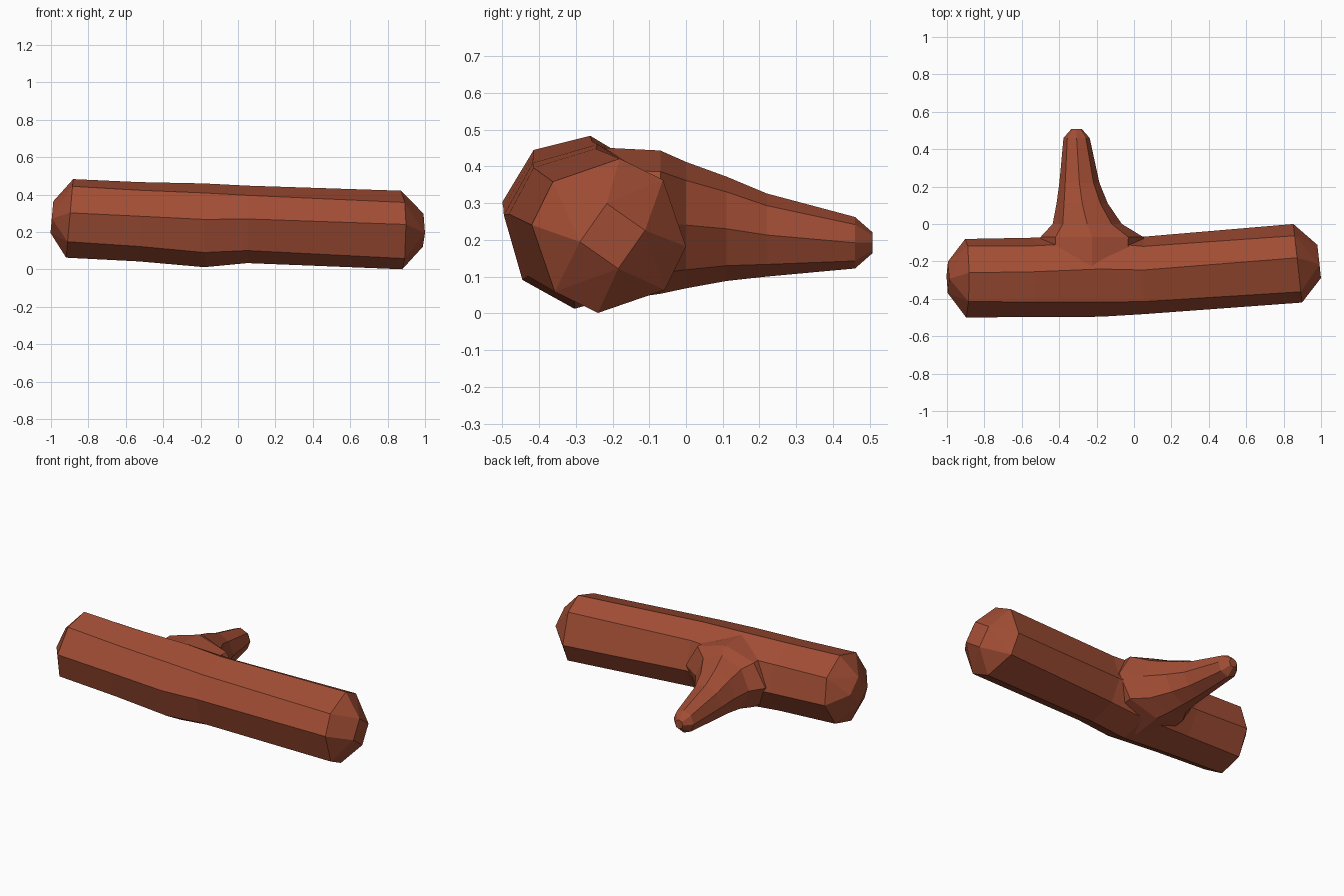
import bpy, bmesh
from math import sin, cos, radians

if "Cube" in bpy.data.objects:
    bpy.data.objects.remove(bpy.data.objects["Cube"])

# Bark colour
bark = bpy.data.materials.new("bark")
bark.diffuse_color = (0.36, 0.075, 0.035, 1)
bark.use_nodes = True
bark.node_tree.nodes["Principled BSDF"].inputs["Base Color"].default_value = bark.diffuse_color


def ring(c, r1, r2, a, b, axis, skew=(0, 0)):
    """Eight-sided ring around x or y, alternating angles a and b every 90 degrees."""
    pts = []
    for k in range(4):
        for ang in (a, b):
            t = radians(ang + 90 * k)
            u, v = r1 * cos(t), r2 * sin(t)
            d = skew[0] * u + skew[1] * v
            if axis == 'x':
                pts.append((c[0] + d, c[1] + u, c[2] + v))
            else:
                pts.append((c[0] + u, c[1] + d, c[2] + v))
    return pts


def loft(name, rings, cap_a=None, cap_b=None):
    """Skin the rings; close each end with a small quad facet or an n-gon."""
    bm = bmesh.new()
    loops = [[bm.verts.new(p) for p in r] for r in rings]
    for p, q in zip(loops, loops[1:]):
        for i in range(8):
            j = (i + 1) % 8
            bm.faces.new((p[i], p[j], q[j], q[i]))
    for loop, cap in ((loops[0], cap_a), (loops[-1], cap_b)):
        if cap is None:
            bm.faces.new(loop)
            continue
        q = [bm.verts.new(p) for p in cap]
        for k in range(4):
            n = (k + 1) % 4
            m, c, m2 = loop[2 * k], loop[2 * k + 1], loop[2 * n]
            bm.faces.new((m, c, q[k]))
            bm.faces.new((c, q[n], q[k]))
            bm.faces.new((c, m2, q[n]))
        bm.faces.new(q)
    bmesh.ops.recalc_face_normals(bm, faces=bm.faces)
    me = bpy.data.meshes.new(name)
    bm.to_mesh(me)
    bm.free()
    me.materials.append(bark)
    ob = bpy.data.objects.new(name, me)
    bpy.context.collection.objects.link(ob)
    return ob


# Trunk: (x, y, z, radius, corner angle, skew)
trunk_data = [
    (-0.90, -0.290, 0.273, 0.212, 36, (0, 0.09)),
    (-0.53, -0.285, 0.255, 0.214, 38, (0, 0)),
    (-0.18, -0.272, 0.236, 0.226, 40, (0, 0)),
    (0.05, -0.275, 0.241, 0.209, 42, (0, 0)),
    (0.875, -0.21, 0.211, 0.212, 46, (-0.11, 0)),
]
trunk = loft(
    "log",
    [ring((x, y, z), r, r, -8, b, 'x', s) for x, y, z, r, b, s in trunk_data],
    cap_a=ring((-0.995, -0.285, 0.28), 0.085, 0.085, 5, 50, 'x', (0, 0.09))[::2],
    cap_b=ring((0.99, -0.2, 0.21), 0.09, 0.09, 10, 55, 'x', (-0.11, 0))[::2],
)

# Side branch: (x, y, z, x radius, z radius), flaring into the trunk
branch_data = [
    (-0.225, -0.25, 0.24, 0.27, 0.212),
    (-0.225, -0.07, 0.248, 0.275, 0.195),
    (-0.25, 0.00, 0.24, 0.185, 0.172),
    (-0.277, 0.11, 0.23, 0.137, 0.142),
    (-0.292, 0.22, 0.213, 0.107, 0.113),
    (-0.307, 0.46, 0.192, 0.070, 0.070),
    (-0.307, 0.508, 0.192, 0.028, 0.028),
]
branch = loft("branch", [ring((x, y, z), rx, rz, 0, 45, 'y')
                         for x, y, z, rx, rz in branch_data])

# Weld the branch onto the log
mod = trunk.modifiers.new("weld_branch", 'BOOLEAN')
mod.operation = 'UNION'
mod.solver = 'EXACT'
mod.object = branch
bpy.context.view_layer.objects.active = trunk
trunk.select_set(True)
bpy.ops.object.modifier_apply(modifier=mod.name)
bpy.data.objects.remove(branch)
